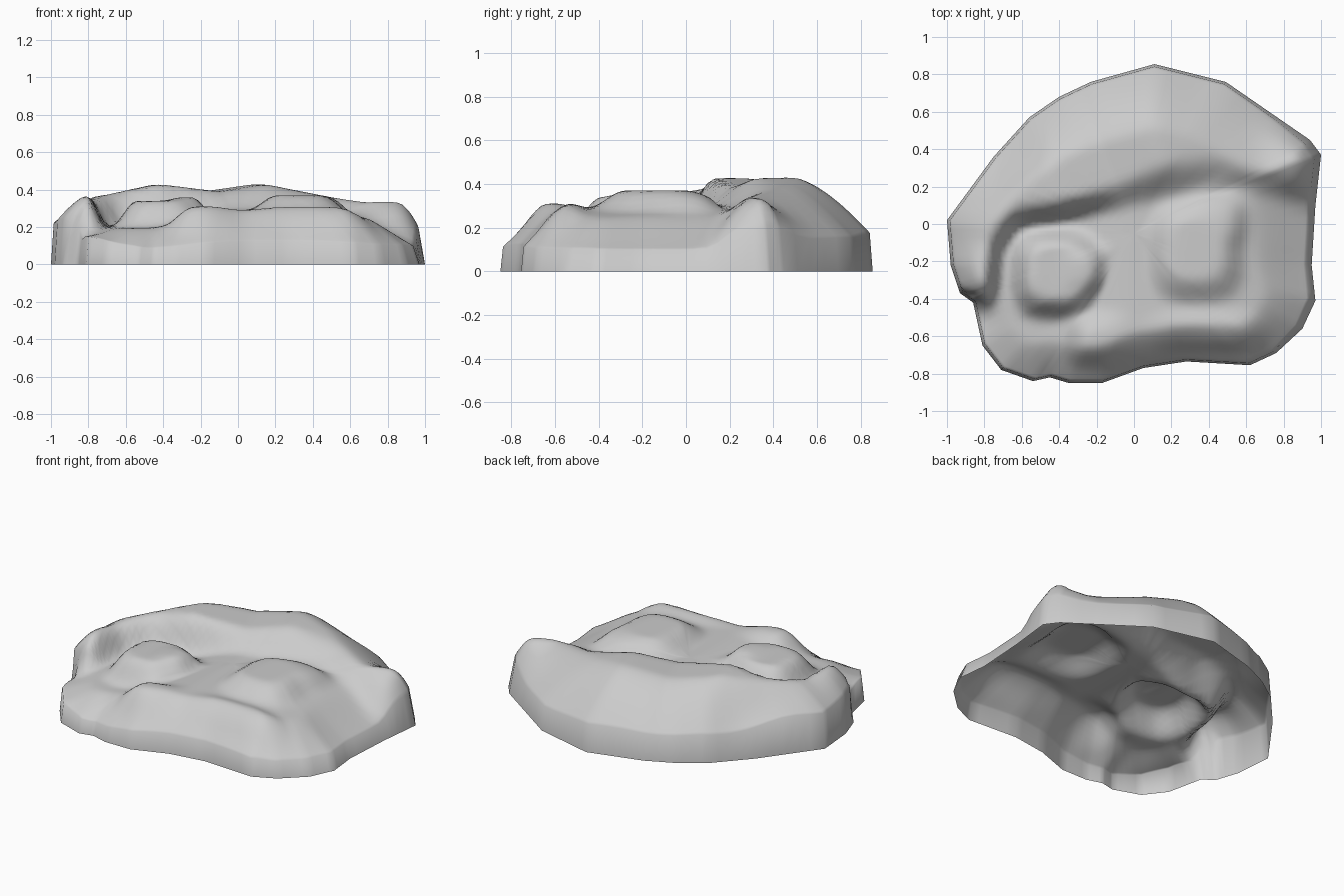
import bpy
import bmesh
from mathutils import Vector
from mathutils.geometry import intersect_point_line

default_cube = bpy.data.objects.get("Cube")
if default_cube:
    bpy.data.objects.remove(default_cube, do_unlink=True)

# Footprint of the rock, counter-clockwise
OUTLINE = [Vector(p) for p in (
    (.11, .855), (-.23, .76), (-.4, .68), (-.56, .57), (-.75, .36), (-1, .02),
    (-.98, -.22), (-.93, -.37), (-.86, -.42), (-.81, -.65), (-.71, -.78),
    (-.54, -.84), (-.45, -.82), (-.35, -.85), (-.17, -.85), (.05, -.77),
    (.28, -.735), (.62, -.755), (.76, -.69), (.9, -.56), (.97, -.41),
    (.95, -.22), (.97, .1), (1, .37), (.94, .45), (.49, .76))]
CENTRE = Vector((0, -.05))

# Inner lip of the curved back ridge: x, y, height, width of the inner slope
RIDGE = [(-.82, -.37, .38, .1), (-.79, -.1, .35, .11), (-.67, .09, .38, .13),
         (-.42, .13, .43, .14), (-.1, .24, .39, .18), (.14, .36, .43, .26),
         (.45, .4, .37, .2), (.7, .33, .35, .2), (.93, .24, .33, .15)]

# Raised and sunken patches: x, y, half width, half depth, height, flatness
PATCHES = [(-.42, -.26, .26, .27, .34, .5), (-.27, -.24, .14, .16, .36, .2),
           (-.18, -.62, .22, .18, .31, .2), (.43, .02, .2, .16, .33, .4),
           (.33, -.14, .28, .31, .37, .45), (.38, -.57, .38, .13, .31, .3)]

# Steep ends of the ridge
CORNERS = [Vector((-.9, -.38)), Vector((.98, .38))]


def smooth(low, high, value):
    t = min(max((value - low) / (high - low), 0), 1)
    return t * t * (3 - 2 * t)


def mix(a, b, t):
    return a + (b - a) * t


def segment_hit(point, start, end):
    """Distance to a segment, clamped position along it, and raw position."""
    _, t = intersect_point_line(point, start, end)
    clamped = min(max(t, 0), 1)
    return (point - start.lerp(end, clamped)).length, clamped, t


def rim_distance(point):
    return min(segment_hit(point, a, b)[0]
               for a, b in zip(OUTLINE, OUTLINE[1:] + OUTLINE[:1]))


def ridge(point):
    """Ridge height and its strength at a point."""
    best = None
    for i, (a, b) in enumerate(zip(RIDGE, RIDGE[1:])):
        start, end = Vector(a[:2]), Vector(b[:2])
        dist, t, raw = segment_hit(point, start, end)
        if best is None or dist < best[0]:
            side = (end - start).cross(point - start)
            past_end = (i == 0 and raw < 0)
            outside = side > 0 and not past_end
            best = (dist, mix(a[2], b[2], t), mix(a[3], b[3], t), outside)
    dist, height, width, outside = best
    return height, 1 if outside else 1 - smooth(.1 * width, width, dist)


def rock_height(point):
    x, y = point
    # Hollow floor, lower at the left and falling towards the right
    height = mix(.195, .29, smooth(-.5, 0, x)) - .08 * smooth(.4, .95, x)
    for px, py, rx, ry, top, flat in PATCHES:
        reach = (abs((x - px) / rx) ** 3 + abs((y - py) / ry) ** 3) ** .333
        height = mix(height, top, 1 - smooth(flat, 1, reach))
    crest, strength = ridge(point)
    height = mix(height, crest, strength)
    # Sloping shoulder around the whole rim, steeper at the left and corners
    back = smooth(-.4, .5, y + .6 * x)
    corner = min((point - c).length for c in CORNERS)
    radius = mix(.13, mix(.2, .34, back), smooth(.08, .35, corner))
    start = mix(.38, .6, smooth(-.6, -.9, x))
    start += .2 * smooth(-.4, -.6, y) * smooth(-.4, -.8, x)
    inset = 1 - min(rim_distance(point) / radius, 1)
    return height * mix(start, 1, 1 - inset ** mix(1.3, 1.5, back))


# Shell made of shrinking rings, open underneath
RINGS, STEPS = 30, 5
bm = bmesh.new()
base = [a.lerp(b, k / STEPS) for a, b in zip(OUTLINE, OUTLINE[1:] + OUTLINE[:1])
        for k in range(STEPS)]
rings = [[bm.verts.new((*p, 0)) for p in base]]
for k in range(RINGS):
    ring = []
    for p in base:
        rim = mix(.985, .965, smooth(.7, 1, p.x))
        spot = CENTRE.lerp(p, rim * (1 - (k / RINGS) ** 1.25))
        ring.append(bm.verts.new((*spot, rock_height(spot))))
    rings.append(ring)
count = len(base)
for low, high in zip(rings, rings[1:]):
    for i in range(count):
        j = (i + 1) % count
        bm.faces.new((low[i], low[j], high[j], high[i]))
tip = bm.verts.new((*CENTRE, rock_height(CENTRE)))
for i in range(count):
    bm.faces.new((rings[-1][i], rings[-1][(i + 1) % count], tip))

# Soften the worn upper surface
worn = [v for ring in rings[2:] for v in ring] + [tip]
for _ in range(2):
    bmesh.ops.smooth_vert(bm, verts=worn, factor=.4,
                          use_axis_x=False, use_axis_y=False, use_axis_z=True)

mesh = bpy.data.meshes.new("rock_shell")
bm.to_mesh(mesh)
bm.free()
rock = bpy.data.objects.new("rock_shell", mesh)
bpy.context.collection.objects.link(rock)

# Plain stone colour
stone = bpy.data.materials.new("stone_grey")
stone.use_nodes = True
colour = (.6, .6, .6, 1)
stone.diffuse_color = colour
stone.node_tree.nodes["Principled BSDF"].inputs["Base Color"].default_value = colour
mesh.materials.append(stone)

bpy.context.view_layer.objects.active = rock
rock.select_set(True)
bpy.ops.object.shade_smooth_by_angle(angle=1.5)
